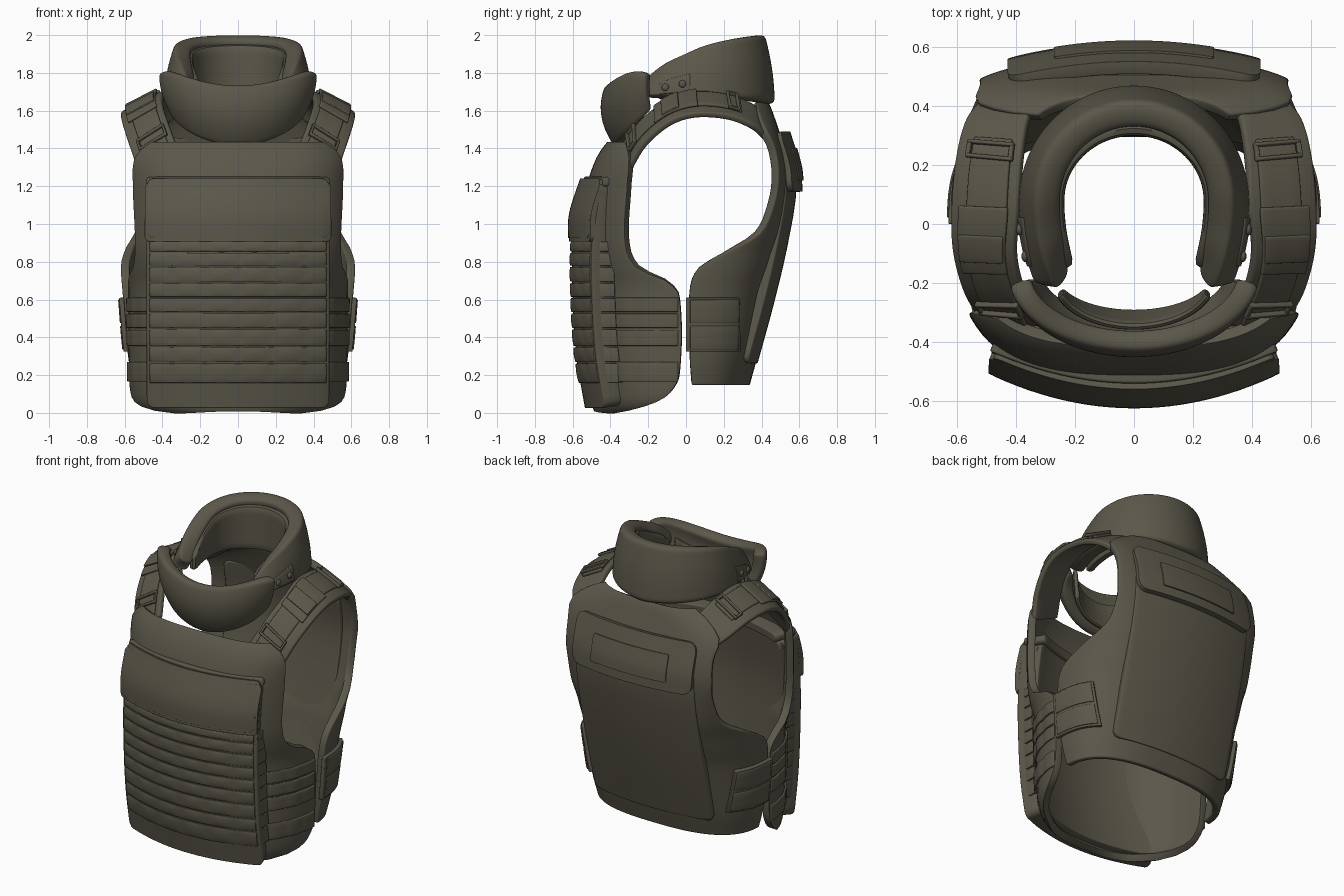
import bpy, math
from mathutils import Vector

old = bpy.data.objects.get("Cube")
if old:
    bpy.data.objects.remove(old, do_unlink=True)

olive = bpy.data.materials.new("olive_fabric")
olive.use_nodes = True
COLOUR = (0.105, 0.095, 0.068, 1)
olive.diffuse_color = COLOUR
bsdf = olive.node_tree.nodes["Principled BSDF"]
bsdf.inputs["Base Color"].default_value = COLOUR
bsdf.inputs["Roughness"].default_value = 0.9


def finish(ob, angle=40):
    """Apply modifiers, colour and shade one part."""
    bpy.ops.object.select_all(action='DESELECT')
    ob.select_set(True)
    bpy.context.view_layer.objects.active = ob
    bpy.ops.object.convert(target='MESH')
    ob.data.materials.clear()
    ob.data.materials.append(olive)
    bpy.ops.object.shade_smooth_by_angle(angle=math.radians(angle))


def sheet(name, fn, nu, nv, thick, bevel=0.0, soft=0):
    """Thick cloth sheet from fn(u, v); u runs -1..1 and v runs 0..1."""
    verts = [fn(2 * i / nu - 1, j / nv) for j in range(nv + 1) for i in range(nu + 1)]
    w = nu + 1
    faces = [(j * w + i, j * w + i + 1, (j + 1) * w + i + 1, (j + 1) * w + i)
             for j in range(nv) for i in range(nu)]
    me = bpy.data.meshes.new(name)
    me.from_pydata(verts, [], faces)
    ob = bpy.data.objects.new(name, me)
    bpy.context.collection.objects.link(ob)
    m = ob.modifiers.new("thickness", 'SOLIDIFY')
    m.thickness, m.offset = thick, 0
    if bevel:
        b = ob.modifiers.new("edge", 'BEVEL')
        b.width, b.segments, b.limit_method = bevel, 3, 'ANGLE'
        b.angle_limit = math.radians(50)
    if soft:
        ob.modifiers.new("soft", 'SUBSURF').levels = soft
    finish(ob)


def interp(rows, z):
    """Smooth interpolation of rows keyed by their first value."""
    n = len(rows)
    z = min(max(z, rows[0][0]), rows[-1][0])
    k = next(i for i in range(n - 1) if z <= rows[i + 1][0])
    p, q = rows[k], rows[k + 1]
    o, r = rows[max(k - 1, 0)], rows[min(k + 2, n - 1)]
    h = q[0] - p[0]
    t = (z - p[0]) / h
    out = []
    for c in range(1, len(p)):
        m0 = (q[c] - o[c]) / (q[0] - o[0]) * h
        m1 = (r[c] - p[c]) / (r[0] - p[0]) * h
        out.append((2*t**3 - 3*t*t + 1) * p[c] + (t**3 - 2*t*t + t) * m0
                   + (3*t*t - 2*t**3) * q[c] + (t**3 - t*t) * m1)
    return out


# Torso shells: height, half width, depth, squareness, y of the side edge
FRONT = [(.015, .48, .465, .85, .38), (.03, .515, .47, .85, .28), (.06, .54, .475, .85, .16),
         (.1, .55, .48, .85, .09), (.2, .555, .49, .85, .035), (.62, .56, .5, .85, .035),
         (.7, .565, .5, .82, .1), (.77, .575, .51, .78, .25), (.9, .585, .51, .72, .31),
         (1.2, .59, .5, .7, .3), (1.35, .59, .45, .68, .29), (1.42, .55, .4, .66, .31)]
BACK = [(.15, .53, .315, .75, .03), (.3, .56, .355, .75, .02), (.65, .59, .43, .75, .02),
        (.77, .6, .47, .72, .07), (.86, .6, .49, .66, .22), (.95, .61, .51, .6, .37),
        (1.1, .63, .525, .53, .445), (1.25, .645, .525, .46, .47), (1.4, .645, .5, .45, .45),
        (1.5, .62, .467, .47, .4), (1.58, .52, .44, .55, .37), (1.63, .42, .42, .6, .36)]


def shell_angle(y, b, e):
    return math.acos(min(1, abs(y) / b) ** (1 / e))


def shell_point(rows, side, t, z, off=0):
    a, b, e, _ = interp(rows, z)
    s = math.copysign(abs(math.sin(t)) ** e, t)
    return ((a + off) * s, side * (b + off) * max(math.cos(t), 0) ** e, z)


def shell(name, rows, side):
    z0, z1 = rows[0][0], rows[-1][0]

    def fn(u, v):
        z = z0 + (z1 - z0) * v ** 1.25
        _, b, e, edge = interp(rows, z)
        t = shell_angle(edge, b, e) * math.copysign(abs(u) ** 1.4, u)
        return shell_point(rows, side, t, z)
    sheet(name, fn, 40, 44, .045, .014)


shell("front_body", FRONT, -1)
shell("back_body", BACK, 1)


def side_band(name, rows, side, sx, y0, y1, z0, z1, off, thick, ripple=0):
    """Webbing strip wrapped on the flank between two y positions."""
    def fn(u, v):
        z = z0 + (z1 - z0) * v
        _, b, e, _ = interp(rows, z)
        k = (u + 1) / 2
        t = shell_angle(y0 + (y1 - y0) * k, b, e)
        return shell_point(rows, side, sx * t, z, off + ripple * abs(math.sin(k * math.pi * 3)))
    sheet(name, fn, 18, 3, thick, .005)


for sx, tag in ((1, "left"), (-1, "right")):
    for i, (z, h) in enumerate(((.165, .105), (.355, .085), (.45, .075), (.535, .075))):
        side_band(f"{tag}_side_webbing_{i}", FRONT, -1, sx, .04, .36, z, z + h, .024, .014, .005)
    side_band(f"{tag}_waist_strap", BACK, 1, sx, .0, .26, .325, .61, .03, .026)
    for i, z in enumerate((.335, .475)):
        side_band(f"{tag}_waist_strip_{i}", BACK, 1, sx, .02, .25, z, z + .125, .044, .01)


def panel(name, w, z0, z1, yc, k, thick, r=.03, bevel=.015, ripple=0, nu=24, nv=20):
    """Bowed plate with rounded corners; yc is a table of centre y by height."""
    def fn(u, v):
        v = .5 - .5 * math.cos(math.pi * v) if r else v
        z = z0 + (z1 - z0) * v
        d = max(0, r - min(z - z0, z1 - z))
        x = u * (w - r + math.sqrt(max(r * r - d * d, 0)))
        y = interp(yc, z)[0]
        wave = ripple * abs(math.sin(x * 18)) * math.sin(math.pi * v)
        return (x, y - math.copysign(1, y) * k * x * x - wave, z)
    sheet(name, fn, nu, nv, thick, bevel)


# Front plate carrier, webbing rows and the chest pouch
PLATE = [(.03, -.47), (.3, -.515), (.6, -.535), (.9, -.535), (1.24, -.485)]
panel("front_plate_carrier", .46, .035, 1.2, PLATE, .49, .13, .04, .02)
webbing = [(z, y - .068) for z, y in PLATE]
levels = (.16, .27, .355, .45, .535, .615, .695, .78, .855, .915)
for i, (z, top) in enumerate(zip(levels, levels[1:])):
    h = top - z - .008
    panel(f"front_webbing_{i}", .466, z, z + h, webbing, .49, .014, 0, .004, .006, 60, 4)
    for sx, tag in ((1, "left"), (-1, "right")):
        sheet(f"{tag}_webbing_end_{i}",
              lambda u, v: (sx * .464, interp(PLATE, z + h * v)[0] + .1 + u * .06, z + h * v),
              2, 2, .012, .004)
POUCH = [(.9, -.56), (1.05, -.555), (1.24, -.495)]
panel("chest_pouch", .47, .905, 1.2, POUCH, .49, .12, .03, .03)
flap = [(z, y - .045) for z, y in POUCH]
panel("chest_pouch_flap", .472, .925, 1.235, flap, .49, .04, .03, .015)
panel("chest_pouch_top", .462, 1.19, 1.245, [(1.19, -.475), (1.245, -.47)], .49, .14, .02, .015, nv=4)

# Back plate carrier, flap and patch
SPINE = [(.27, .345), (.6, .435), (.9, .505), (1.2, .55), (1.47, .515)]
panel("back_plate_carrier", .42, .27, 1.46, SPINE, .3, .07, .04, .02)
panel("back_flap", .425, 1.17, 1.485, [(1.17, .595), (1.3, .585), (1.485, .53)], .3, .045, .06, .012)
panel("back_flap_patch", .27, 1.23, 1.4, [(1.23, .616), (1.3, .608), (1.4, .582)], .3, .014, .01, .004)

# Shoulder yokes: station, inner edge xyz, outer edge xyz
YOKE = [(0, .33, .41, 1.57, .5, .425, 1.45), (1, .36, .34, 1.63, .565, .35, 1.515),
        (2, .38, .2, 1.68, .6, .22, 1.565), (3, .39, .04, 1.69, .615, .05, 1.575),
        (4, .4, -.1, 1.64, .61, -.09, 1.53), (5, .375, -.22, 1.55, .575, -.22, 1.42),
        (6, .32, -.34, 1.4, .53, -.3, 1.29)]


def yoke_point(w, s, lift):
    p = interp(YOKE, s)
    a, b = Vector(p[:3]), Vector(p[3:])
    ahead, behind = interp(YOKE, min(s + .1, 6)), interp(YOKE, max(s - .1, 0))
    n = (b - a).cross(Vector(behind[:3]) - Vector(ahead[:3])).normalized()
    if n.z < 0:
        n = -n
    return a.lerp(b, w) + n * lift


def strap(name, sx, w0, w1, s0, s1, lift, thick, bevel=.006, nv=20):
    def fn(u, v):
        p = yoke_point(w0 + (w1 - w0) * (u + 1) / 2, s0 + (s1 - s0) * v, lift)
        return (sx * p.x, p.y, p.z)
    sheet(name, fn, 4, nv, thick, bevel)


for sx, tag in ((1, "left"), (-1, "right")):
    strap(f"{tag}_shoulder_yoke", sx, 0, 1, 0, 6, 0, .035, .012, 36)
    strap(f"{tag}_shoulder_strap", sx, .14, .74, 1.5, 5.9, .024, .016)
    strap(f"{tag}_shoulder_pad", sx, .1, .84, 2.9, 4.4, .036, .016)
    strap(f"{tag}_pad_fold", sx, .12, .82, 3.5, 4.1, .047, .012, .004, 6)
    for end, s in (("rear", 1.6), ("front", 5.2)):
        for j in (0, 1):
            strap(f"{tag}_{end}_buckle_bar_{j}", sx, .08, .8, s + j * .3, s + .08 + j * .3, .037, .022, .005, 2)
        for j, w in enumerate((.08, .74)):
            strap(f"{tag}_{end}_buckle_side_{j}", sx, w, w + .06, s, s + .38, .037, .018, .004, 4)

# Neck collar: horseshoe open at the front, top edge height by y
RIM = [(-.2, 1.73), (-.1, 1.835), (0, 1.89), (.1, 1.94), (.25, 1.98), (.42, 2.005)]


def horseshoe(k, rx, ry):
    """Half circle behind, nearly straight arms in front; k runs -1..1."""
    a = min(abs(k) / .66, 1) * math.pi / 2
    arm = max(0, abs(k) - .66) / .34
    return (math.copysign(rx * math.sin(a) - .055 * arm ** 2, k), .08 + ry * math.cos(a) - .28 * arm)


def collar_point(k, v, off=0):
    belly = .012 * math.sin(math.pi * v) + off
    x, y = horseshoe(k, .345 - .055 * v + belly, .345 - .055 * v + belly)
    low = 1.63 + .04 * min(1, abs(k) * 1.5)
    return (x, y, low + (interp(RIM, y)[0] - low) * v)


def liner_point(k, v):
    x, y = horseshoe(k, .262, .245)
    return (x, y, 1.66 + (interp(RIM, y)[0] - 1.70) * v)


sheet("neck_collar", lambda u, v: collar_point(u, v), 36, 8, .095, soft=2)
sheet("collar_liner", lambda u, v: liner_point(u * .94, v), 30, 6, .05, soft=1)
for sx, tag in ((1, "left"), (-1, "right")):
    sheet(f"{tag}_collar_tab", lambda u, v: collar_point(sx * (.83 + u * .1), .12 + .42 * v, .048),
          6, 4, .016, .004)
    for i, k in enumerate((.78, .89)):
        bpy.ops.mesh.primitive_uv_sphere_add(segments=16, ring_count=8, radius=.02,
                                             location=collar_point(sx * k, .34, .058))
        ob = bpy.context.object
        ob.name = f"{tag}_collar_snap_{i}"
        ob.scale.x = .6
        finish(ob)


# Throat guard in front of the neck, narrowing downward, with a lining
def throat_point(u, v):
    t = u * 1.45
    low, high = 1.42 + .2 * abs(u) ** 1.7, 1.73 + .23 * u * u - .165 * u ** 4
    depth = .175 + .24 * v - .19 * v * v
    return ((.33 + .13 * v - .07 * v * v) * math.sin(t), -.165 - depth * math.cos(t), low + (high - low) * v)


def lining_point(u, v):
    return (.27 * math.sin(u * 1.2), -.18 - (.12 + .05 * v) * math.cos(u * 1.2), 1.43 + .1 * u * u + .2 * v)


sheet("throat_guard", throat_point, 24, 8, .075, soft=2)
sheet("throat_lining", lining_point, 20, 5, .03, soft=1)
